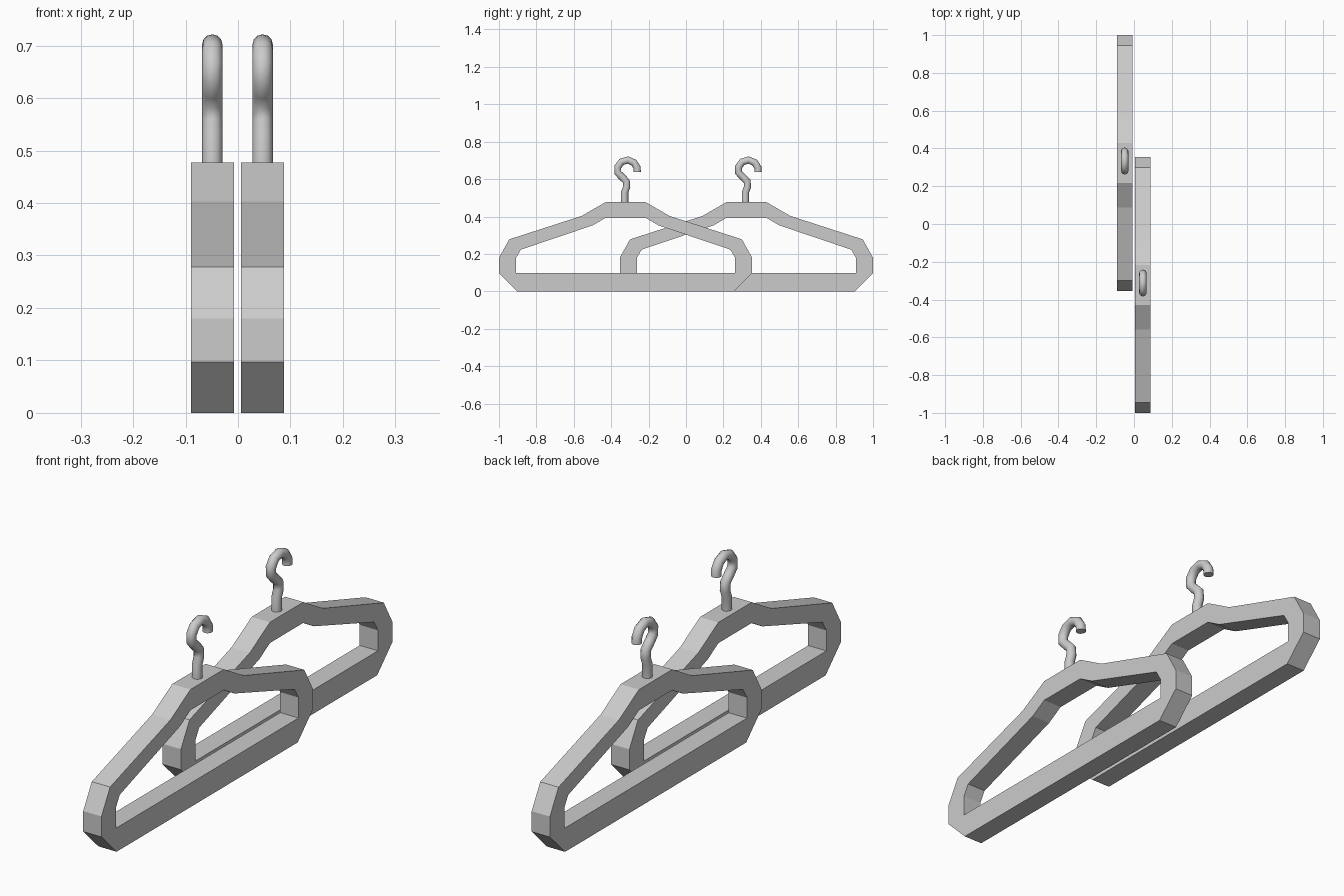
import bpy, bmesh, math

cube = bpy.data.objects.get("Cube")
if cube:
    bpy.data.objects.remove(cube, do_unlink=True)

grey = bpy.data.materials.new("plain grey")
grey.use_nodes = True
grey.diffuse_color = (0.6, 0.6, 0.6, 1)
grey.node_tree.nodes["Principled BSDF"].inputs["Base Color"].default_value = (0.6, 0.6, 0.6, 1)

# Half profiles of the frame, from bottom to top (distance from middle, height)
OUTER = [(0.58, 0), (0.677, 0.097), (0.677, 0.18), (0.622, 0.278), (0.235, 0.403), (0.107, 0.477)]
INNER = [(0.585, 0.097), (0.585, 0.14), (0.585, 0.18), (0.56, 0.223), (0.175, 0.353), (0.107, 0.393)]
# Centre line of the hook (distance from middle, height)
HOOK = [(-0.005, 0.46), (-0.005, 0.53), (0.006, 0.558), (0.004, 0.588), (-0.02, 0.612),
        (-0.042, 0.635), (-0.042, 0.665), (-0.022, 0.692), (0.012, 0.702),
        (0.045, 0.688), (0.062, 0.66), (0.062, 0.638)]
HALF, RADIUS, SIDES = 0.041, 0.0195, 12


def finish(bm, name):
    bmesh.ops.recalc_face_normals(bm, faces=bm.faces)
    mesh = bpy.data.meshes.new(name)
    bm.to_mesh(mesh)
    bm.free()
    mesh.materials.append(grey)
    obj = bpy.data.objects.new(name, mesh)
    bpy.context.collection.objects.link(obj)
    return obj


def frame(name, x, y):
    """Flat-faced ring between the outer and inner outlines."""
    bm = bmesh.new()
    loops = []
    for half in (OUTER, INNER):
        outline = half + [(-d, z) for d, z in reversed(half)]
        for side in (-HALF, HALF):
            loops.append([bm.verts.new((x + side, y + d, z)) for d, z in outline])
    n = len(loops[0])
    for a, b in ((0, 1), (1, 3), (3, 2), (2, 0)):
        for i in range(n):
            j = (i + 1) % n
            bm.faces.new((loops[a][i], loops[a][j], loops[b][j], loops[b][i]))
    return finish(bm, name)


def hook(name, x, y):
    """Round bar swept along the hook line."""
    bm = bmesh.new()
    rings = []
    for i, (d, z) in enumerate(HOOK):
        before, after = HOOK[max(i - 1, 0)], HOOK[min(i + 1, len(HOOK) - 1)]
        ty, tz = after[0] - before[0], after[1] - before[1]
        length = math.hypot(ty, tz)
        ny, nz = tz / length, -ty / length
        ring = []
        for k in range(SIDES):
            a = math.tau * k / SIDES
            across, out = RADIUS * math.cos(a), RADIUS * math.sin(a)
            ring.append(bm.verts.new((x + across, y + d + ny * out, z + nz * out)))
        rings.append(ring)
    for lower, upper in zip(rings, rings[1:]):
        for k in range(SIDES):
            m = (k + 1) % SIDES
            bm.faces.new((lower[k], lower[m], upper[m], upper[k]))
    bm.faces.new(rings[0])
    bm.faces.new(rings[-1])
    obj = finish(bm, name)
    bpy.ops.object.select_all(action="DESELECT")
    obj.select_set(True)
    bpy.context.view_layer.objects.active = obj
    bpy.ops.object.shade_smooth_by_angle(angle=math.radians(60))


# Two hangers side by side, staggered front to back
for label, x, y in (("left", 0.047, -0.323), ("right", -0.049, 0.323)):
    frame(label + "_hanger_frame", x, y)
    hook(label + "_hanger_hook", x, y)
